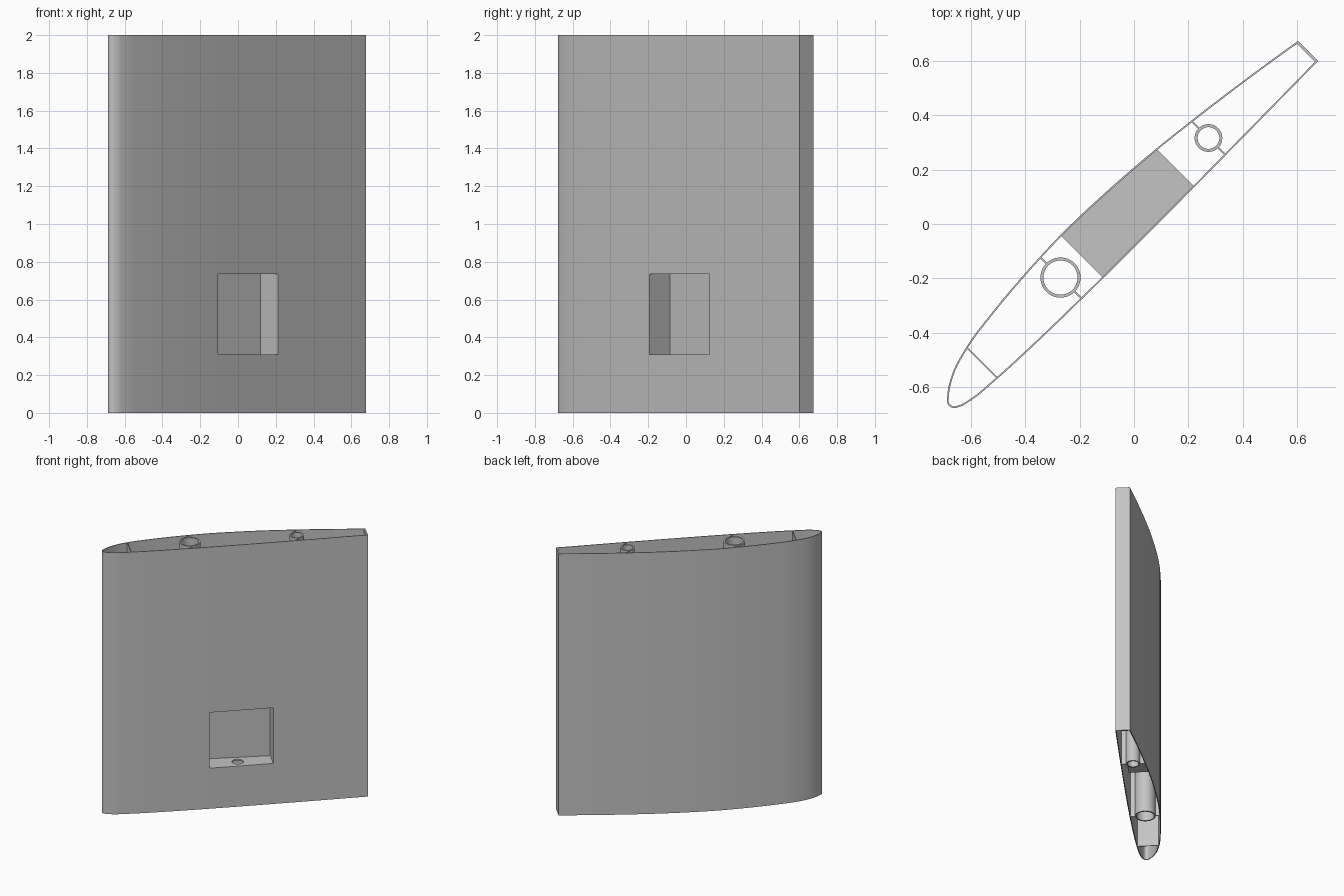
import bpy, bmesh, math
from mathutils import Vector, Matrix
from mathutils.geometry import interpolate_bezier

cube = bpy.data.objects.get("Cube")
if cube:
    bpy.data.objects.remove(cube, do_unlink=True)

HEIGHT = 2.0
SKIN = 0.006
CHORD_TURN = Matrix.Rotation(math.radians(45), 3, "Z")

grey = bpy.data.materials.new("plain grey")
grey.use_nodes = True
colour = (0.55, 0.55, 0.55, 1)
grey.diffuse_color = colour
grey.node_tree.nodes["Principled BSDF"].inputs["Base Color"].default_value = colour


def prism(name, outer, z0=0.0, z1=HEIGHT, inner=None):
    """Upright prism from a loop of (along chord, across chord) points, hollow if inner is given."""
    bm = bmesh.new()

    def ring(loop, z):
        return [bm.verts.new(CHORD_TURN @ Vector((p[0], p[1], z))) for p in loop]

    def wall(a, b):
        for i in range(len(a)):
            bm.faces.new((a[i - 1], a[i], b[i], b[i - 1]))

    low, high = ring(outer, z0), ring(outer, z1)
    wall(low, high)
    if inner:
        in_low, in_high = ring(inner, z0), ring(inner, z1)
        wall(in_low, in_high)
        wall(low, in_low)
        wall(high, in_high)
    else:
        bm.faces.new(low)
        bm.faces.new(high)
    bmesh.ops.recalc_face_normals(bm, faces=bm.faces)
    mesh = bpy.data.meshes.new(name)
    bm.to_mesh(mesh)
    bm.free()
    obj = bpy.data.objects.new(name, mesh)
    bpy.context.collection.objects.link(obj)
    mesh.materials.append(grey)
    return obj


def activate(obj):
    bpy.ops.object.select_all(action="DESELECT")
    obj.select_set(True)
    bpy.context.view_layer.objects.active = obj


def smooth(obj):
    activate(obj)
    bpy.ops.object.shade_smooth_by_angle(angle=math.radians(30))


def cut(obj, cutter):
    activate(obj)
    mod = obj.modifiers.new("cut", "BOOLEAN")
    mod.operation = "DIFFERENCE"
    mod.solver = "EXACT"
    mod.object = cutter
    bpy.ops.object.modifier_apply(modifier=mod.name)


def circle(s, t, r, n=48):
    return [(s + r * math.cos(math.tau * i / n), t + r * math.sin(math.tau * i / n))
            for i in range(n)]


def rectangle(s0, s1, t0, t1):
    return [(s0, t0), (s1, t0), (s1, t1), (s0, t1)]


# Aerofoil outline: trailing edge, curved side, nose, flat side
KEYS = [Vector(p) for p in (
    (.905, .05), (.665, .087), (.417, .12), (.258, .138), (.02, .156), (-.219, .163),
    (-.414, .155), (-.6, .139), (-.753, .117), (-.87, .08), (-.931, .041),
    (-.955, .014), (-.952, -.005), (-.93, -.022), (-.884, -.035), (-.76, -.047),
    (-.55, -.056), (-.336, -.06), (.251, -.061), (.905, -.055))]


def tangents(points):
    result = []
    for i, p in enumerate(points):
        back = p - points[i - 1] if i else None
        ahead = points[i + 1] - p if i + 1 < len(points) else None
        if back is None or ahead is None:
            result.append((back or ahead).normalized())
        else:
            blend = back.normalized() * ahead.length + ahead.normalized() * back.length
            result.append(blend.normalized())
    return result


outline = [KEYS[0]]
slopes = tangents(KEYS)
for a, b, u, v in zip(KEYS, KEYS[1:], slopes, slopes[1:]):
    reach = (b - a).length / 3
    curve = interpolate_bezier(a, a + u * reach, b - v * reach, b, 7)
    outline += [Vector((p[0], p[1])) for p in curve[1:]]

# Inner face of the skin, with a thicker trailing edge wall
inside = []
for p, u in zip(outline, tangents(outline)):
    q = p + Vector((-u.y, u.x)) * SKIN
    inside.append(Vector((min(q.x, KEYS[0].x - 0.011), q.y)))


def skin_at(s, curved):
    """Across-chord position in the middle of the skin."""
    for a, b in zip(outline, outline[1:]):
        if (a.x > b.x) == curved and min(a.x, b.x) <= s <= max(a.x, b.x):
            t = a.y + (b.y - a.y) * (s - a.x) / (b.x - a.x)
            return t - SKIN / 2 if curved else t + SKIN / 2
    return 0.0


wing_skin = prism("wing_skin", outline, inner=inside)

# Nose spar
prism("nose_spar", rectangle(-.76, -.755, skin_at(-.757, False), skin_at(-.757, True)))

# Spar tubes, each held by two webs
for name, s, t, radius in (("front", -.331, .052, .074), ("rear", .418, .03, .051)):
    smooth(prism(name + "_tube", circle(s, t, radius), inner=circle(s, t, radius - .011)))
    for side, curved in (("curved", True), ("flat", False)):
        edge = t + (radius - .004) * (1 if curved else -1)
        prism(f"{name}_{side}_web", rectangle(s - .003, s + .003, edge, skin_at(s, curved)))

# Pocket block, open through the flat side, with a cable hole in its floor
START, END = -.221, .254
block_loop = [(START, skin_at(START, False)), (END, skin_at(END, False))]
block_loop += [(s, skin_at(s, True))
               for s in (END + (START - END) * i / 12 for i in range(13))]
pocket_block = prism("pocket_block", block_loop, .3, .745)
pocket_cutter = prism("pocket_cutter",
                      [(-.212, -.1), (.238, -.1), (.238, .068), (-.212, .092)], .31, .735)
hole_cutter = prism("hole_cutter", circle(0, .01, .04, 32), .2, .5)
cut(wing_skin, pocket_cutter)
cut(pocket_block, pocket_cutter)
cut(pocket_block, hole_cutter)
for cutter in (pocket_cutter, hole_cutter):
    bpy.data.objects.remove(cutter, do_unlink=True)
smooth(wing_skin)
smooth(pocket_block)
